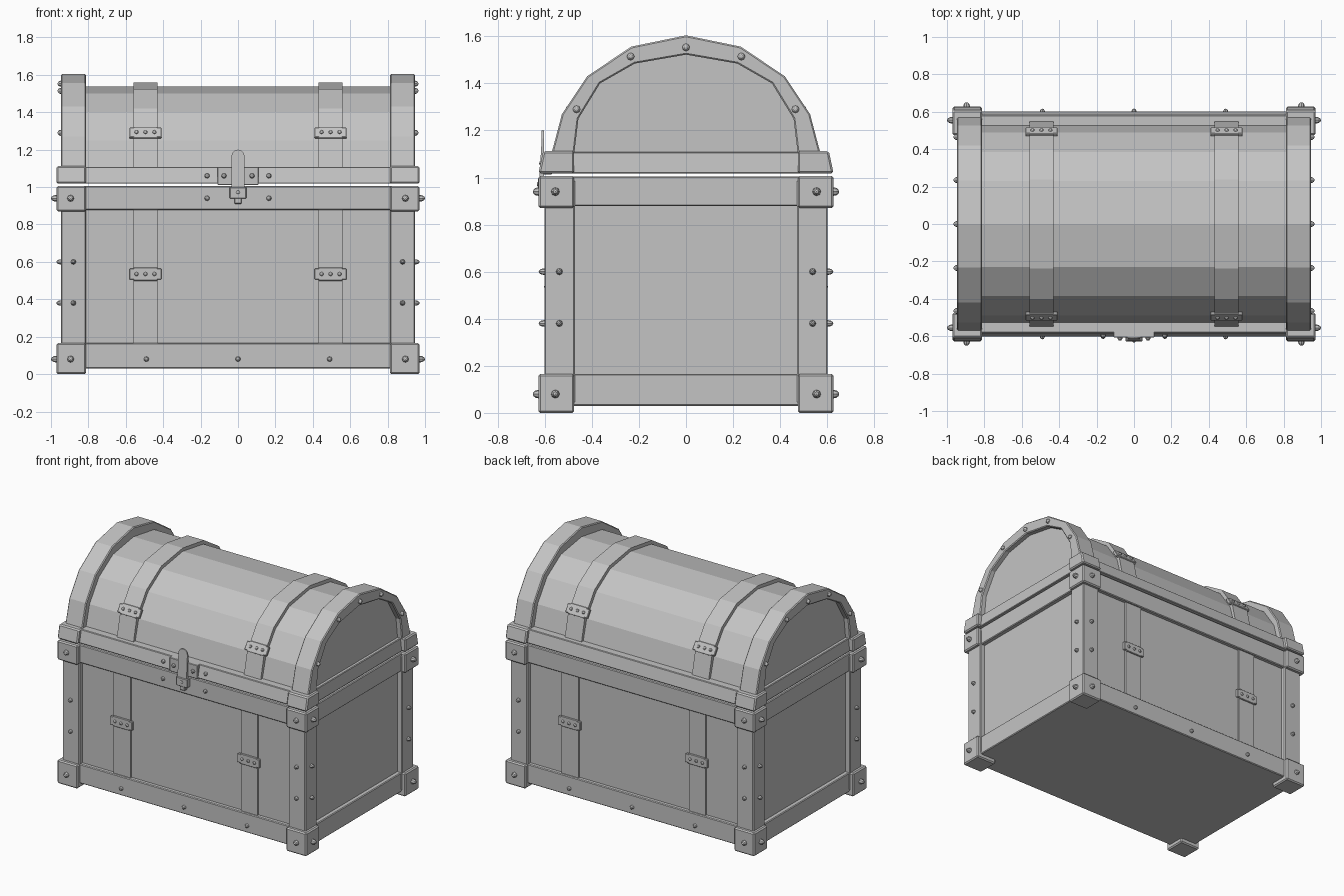
import bpy, bmesh, math
from mathutils import Matrix, Vector

cube = bpy.data.objects.get("Cube")
if cube:
    bpy.data.objects.remove(cube, do_unlink=True)

grey = bpy.data.materials.new("plain grey")
grey.use_nodes = True
grey.diffuse_color = (0.55, 0.55, 0.55, 1)
grey.node_tree.nodes["Principled BSDF"].inputs["Base Color"].default_value = (0.55, 0.55, 0.55, 1)

SIDES = (-1, 1)
CORNERS = [(sx, sy) for sx in SIDES for sy in SIDES]


def finish(name, bm, bevel=0.0):
    bmesh.ops.recalc_face_normals(bm, faces=bm.faces[:])
    mesh = bpy.data.meshes.new(name)
    bm.to_mesh(mesh)
    bm.free()
    mesh.materials.append(grey)
    obj = bpy.data.objects.new(name, mesh)
    bpy.context.collection.objects.link(obj)
    if bevel:
        mod = obj.modifiers.new("soft edges", "BEVEL")
        mod.width = bevel
        mod.segments = 1
        mod.limit_method = "ANGLE"
        mod.angle_limit = math.radians(50)
    return obj


def box(bm, x, y, z, taper=(0, 0)):
    """Box from (low, high) ranges; taper pulls the top's outer edges inwards."""
    verts = bmesh.ops.create_cube(bm, size=1)["verts"]
    for v in verts:
        top = v.co.z > 0
        v.co = Vector((x[v.co.x > 0], y[v.co.y > 0], z[top]))
        if top:
            v.co.x -= math.copysign(taper[0], v.co.x)
            v.co.y -= math.copysign(taper[1], v.co.y)
    return verts


def mirrored(s, low, high):
    return (low, high) if s > 0 else (-high, -low)


def prism(bm, points, start, end, axis):
    """Extrude a closed outline along x (points are y, z) or y (points are x, z)."""
    place = (lambda p: (start, p[0], p[1])) if axis == "x" else (lambda p: (p[0], start, p[1]))
    face = bm.faces.new([bm.verts.new(place(p)) for p in points])
    out = bmesh.ops.extrude_face_region(bm, geom=[face])["geom"]
    verts = [v for v in out if isinstance(v, bmesh.types.BMVert)]
    step = (end - start, 0, 0) if axis == "x" else (0, end - start, 0)
    bmesh.ops.translate(bm, verts=verts, vec=step)
    return verts


def arch(half):
    """Full arch outline from its +y half, listed from foot to crown."""
    return half + [(-y, z) for y, z in reversed(half[:-1])]


def rivet(bm, pos, normal, radius=0.014, height=0.018):
    turn = Vector(normal).to_track_quat("Z", "Y").to_matrix().to_4x4()
    size = Matrix.Diagonal((radius, radius, height, 1))
    bmesh.ops.create_uvsphere(bm, u_segments=8, v_segments=6, radius=1,
                              matrix=Matrix.Translation(pos) @ turn @ size)


# Body panels
bm = bmesh.new()
box(bm, (-0.91, 0.91), (-0.57, 0.57), (0.04, 1.0))
finish("body_panels", bm)

# Bottom and top rails of the body
for name, z in (("bottom_rail", (0.03, 0.165)), ("top_rail", (0.878, 1.005))):
    bm = bmesh.new()
    box(bm, (-0.94, 0.94), (-0.597, 0.597), z)
    finish(name, bm, 0.005)

# Corner posts, and the caps at their ends
bm = bmesh.new()
caps = bmesh.new()
for sx, sy in CORNERS:
    box(bm, mirrored(sx, 0.813, 0.947), mirrored(sy, 0.472, 0.602), (0.04, 0.99))
    for z in ((0, 0.165), (0.87, 1.006)):
        box(caps, mirrored(sx, 0.812, 0.97), mirrored(sy, 0.475, 0.627), z)
finish("corner_posts", bm, 0.006)
finish("corner_caps", caps, 0.008)

# Lid rim and its corner caps
bm = bmesh.new()
box(bm, (-0.942, 0.942), (-0.602, 0.602), (1.018, 1.108), (0.01, 0.02))
finish("lid_rim", bm, 0.004)
bm = bmesh.new()
for sx, sy in CORNERS:
    verts = box(bm, mirrored(sx, 0.812, 0.97), mirrored(sy, 0.475, 0.627), (1.018, 1.112))
    for v in verts:
        if v.co.z > 1.1 and abs(v.co.y) > 0.6:
            v.co.y -= sy * 0.02
finish("lid_corner_caps", bm, 0.008)

# Faceted lid barrel
barrel = arch([(0.53, 1.1), (0.49, 1.25), (0.385, 1.4), (0.23, 1.5), (0, 1.537)])
bm = bmesh.new()
prism(bm, barrel, -0.91, 0.91, "x")
finish("lid_barrel", bm)

# End arches of the lid
outer = arch([(0.572, 1.1), (0.527, 1.27), (0.42, 1.43), (0.233, 1.556), (0, 1.604)])
inner = arch([(0.475, 1.1), (0.457, 1.25), (0.365, 1.4), (0.218, 1.484), (0, 1.522)])
bm = bmesh.new()
for s in SIDES:
    prism(bm, outer + inner[::-1], s * 0.813, s * 0.947, "x")
finish("lid_end_arches", bm, 0.006)

# Straps round the lid and down the body, with their riveted plates
strap = arch([(0.549, 1.1), (0.512, 1.262), (0.402, 1.42), (0.237, 1.524), (0, 1.56)])
straps, plates, rivets = bmesh.new(), bmesh.new(), bmesh.new()
for sx in SIDES:
    prism(straps, strap, sx * 0.43, sx * 0.56, "x")
    for sy in SIDES:
        box(straps, mirrored(sx, 0.43, 0.56), mirrored(sy, 0.56, 0.583), (0.15, 0.89))
        for z, y, tilt in ((0.535, 0.583, 0), (1.288, 0.492, math.radians(32))):
            turn = Matrix.Translation((sx * 0.495, sy * y, z)) @ Matrix.Rotation(sy * tilt, 4, "X")
            for half_x, half_z in ((0.085, 0.03), (0.065, 0.036)):
                verts = box(plates, (-half_x, half_x), (-0.01, 0.01), (-half_z, half_z))
                bmesh.ops.transform(plates, matrix=turn, verts=verts)
            for dx in (-0.048, 0, 0.048):
                rivet(rivets, turn @ Vector((dx, sy * 0.01, 0)),
                      turn.to_3x3() @ Vector((0, sy, 0)), 0.011, 0.01)
finish("straps", straps)
finish("strap_plates", plates, 0.003)
finish("strap_rivets", rivets)

# Rivets on caps, posts, rails and arches
bm = bmesh.new()
for sx, sy in CORNERS:
    for z in (0.08, 0.94):
        rivet(bm, (sx * 0.895, sy * 0.627, z), (0, sy, 0), 0.018, 0.024)
        rivet(bm, (sx * 0.97, sy * 0.555, z), (sx, 0, 0), 0.018, 0.03)
    for z in (0.38, 0.6):
        rivet(bm, (sx * 0.88, sy * 0.602, z), (0, sy, 0), 0.014, 0.024)
        rivet(bm, (sx * 0.947, sy * 0.538, z), (sx, 0, 0), 0.014, 0.024)
    for y, z in ((0.235, 1.514), (0.465, 1.29)):
        rivet(bm, (sx * 0.947, sy * y, z), (sx, 0, 0), 0.016, 0.018)
for s in SIDES:
    rivet(bm, (s * 0.947, 0, 1.553), (s, 0, 0), 0.016, 0.018)
    for x in (-0.49, 0, 0.49):
        rivet(bm, (x, s * 0.597, 0.08), (0, s, 0), 0.014, 0.02)
    for x, y, z in ((0.165, -0.592, 1.06), (0.165, -0.597, 0.94), (0.075, -0.606, 1.06)):
        rivet(bm, (s * x, y, z), (0, -1, 0))
finish("frame_rivets", bm)

# Latch: back plate, hasp with a rounded free tip, lock block and knob
bm = bmesh.new()
box(bm, (-0.11, 0.11), (-0.606, -0.57), (1.012, 1.108))
finish("latch_plate", bm, 0.003)

tip = [(0.035 * math.cos(a), 1.165 + 0.035 * math.sin(a))
       for a in (math.pi * i / 6 for i in range(7))]
bm = bmesh.new()
front = prism(bm, [(0.035, 0.96)] + tip + [(-0.035, 0.96)], -0.603, -0.625, "y")
for v in front:
    if v.co.z > 1.1:
        v.co.y += 0.012
finish("latch_hasp", bm)

bm = bmesh.new()
box(bm, (-0.045, 0.045), (-0.628, -0.59), (0.938, 1.0))
box(bm, (-0.02, 0.02), (-0.622, -0.59), (0.91, 0.945))
finish("lock_block", bm, 0.004)
bm = bmesh.new()
rivet(bm, (0, -0.628, 0.972), (0, -1, 0), 0.01, 0.006)
finish("lock_stud", bm)
